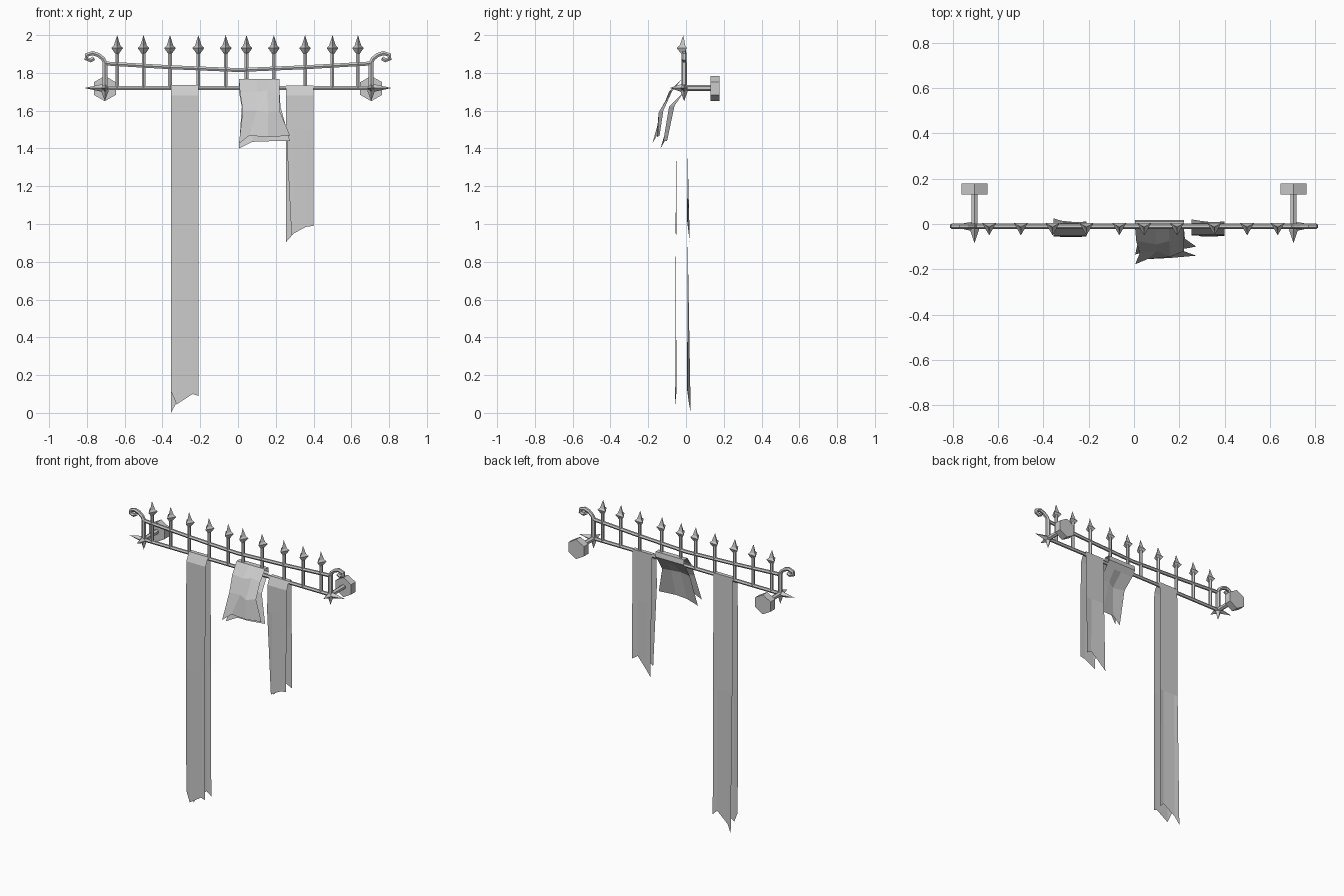
import bpy, bmesh, math
from mathutils import Vector

cube = bpy.data.objects.get("Cube")
if cube:
    bpy.data.objects.remove(cube, do_unlink=True)

grey = bpy.data.materials.new("plain grey")
grey.use_nodes = True
COLOUR = (0.6, 0.6, 0.6, 1)
grey.diffuse_color = COLOUR
grey.node_tree.nodes["Principled BSDF"].inputs["Base Color"].default_value = COLOUR

Y = -0.01       # depth of the railing plane
BAR_Z = 1.72    # height of the lower bar
END_X = 0.705   # corner posts


def add(name, bm):
    bmesh.ops.recalc_face_normals(bm, faces=bm.faces)
    mesh = bpy.data.meshes.new(name)
    bm.to_mesh(mesh)
    bm.free()
    mesh.materials.append(grey)
    obj = bpy.data.objects.new(name, mesh)
    bpy.context.collection.objects.link(obj)
    return obj


def lathe(name, start, direction, profile, sides, turn=0.0):
    """Flat-sided solid: profile of (distance, radius) along a direction."""
    bm = bmesh.new()
    axis = Vector(direction).normalized()
    up = Vector((0, 0, 1)) if abs(axis.z) < 0.9 else Vector((0, -1, 0))
    side = axis.cross(up).normalized()
    rings = []
    for dist, rad in profile:
        ring = []
        for i in range(sides):
            a = turn + math.tau * i / sides
            off = up * math.cos(a) + side * math.sin(a)
            ring.append(bm.verts.new(Vector(start) + axis * dist + off * rad))
        rings.append(ring)
    for a, b in zip(rings, rings[1:]):
        for i in range(sides):
            j = (i + 1) % sides
            bm.faces.new((a[i], a[j], b[j], b[i]))
    bm.faces.new(rings[0])
    bm.faces.new(rings[-1])
    bmesh.ops.remove_doubles(bm, verts=bm.verts, dist=0.0001)
    return add(name, bm)


def tube(name, points, radius):
    """Six-sided bar following an (x, z) path in the railing plane."""
    curve = bpy.data.curves.new(name, "CURVE")
    curve.dimensions = "3D"
    curve.bevel_depth = radius
    curve.bevel_resolution = 1
    curve.use_fill_caps = True
    line = curve.splines.new("POLY")
    line.points.add(len(points) - 1)
    for p, (x, z) in zip(line.points, points):
        p.co = (x, Y, z, 1)
    obj = bpy.data.objects.new(name, curve)
    bpy.context.collection.objects.link(obj)
    bpy.ops.object.select_all(action="DESELECT")
    obj.select_set(True)
    bpy.context.view_layer.objects.active = obj
    bpy.ops.object.convert(target="MESH")
    obj = bpy.context.view_layer.objects.active
    obj.data.materials.clear()
    obj.data.materials.append(grey)
    for poly in obj.data.polygons:
        poly.use_smooth = False


def cloth(name, rows):
    """Thin faceted sheet through rows of equally many points."""
    bm = bmesh.new()
    grid = [[bm.verts.new(p) for p in row] for row in rows]
    for a, b in zip(grid, grid[1:]):
        for i in range(len(a) - 1):
            bm.faces.new((a[i], a[i + 1], b[i + 1], b[i]))
    add(name, bm)


def level(xs, y, z):
    return [(x, y, z) for x in xs]


# Railing: straight lower bar and sagging upper rail
tube("lower_bar", [(-END_X, BAR_Z), (END_X, BAR_Z)], 0.012)
tube("upper_rail", [(-END_X, 1.85), (-0.36, 1.83), (0, 1.815), (0.36, 1.83), (END_X, 1.85)], 0.012)

# Uprights with three-sided spear points
for x in (-0.64, -0.5, -0.36, -0.21, -0.065, 0.045, 0.19, 0.355, 0.5, 0.635):
    lathe("upright", (x, Y, BAR_Z), (0, 0, 1), [(0, 0.011), (0.2, 0.011)], 6)
    lathe("spear_point", (x, Y - 0.004, 1.9), (0, 0, 1),
          [(0, 0.01), (0.032, 0.036), (0.045, 0.02), (0.1, 0)], 3)

# Ends: corner post, spikes, scroll, wall mount
for s, label in ((-1, "right"), (1, "left")):
    corner = (s * END_X, Y, BAR_Z)
    lathe(label + "_corner_post", corner, (0, 0, 1), [(0, 0.015), (0.135, 0.015)], 6)
    for part, way, length in (("side_spike", (s, 0, 0), 0.108),
                              ("front_spike", (0, -1, 0), 0.075),
                              ("lower_spike", (0, 0, -1), 0.07)):
        lathe(label + "_" + part, corner, way,
              [(-0.03, 0.005), (0.015, 0.02), (length, 0)], 4)
    scroll = [(0.7, 1.845), (0.715, 1.875), (0.74, 1.895), (0.77, 1.905),
              (0.8, 1.895), (0.803, 1.875), (0.78, 1.867), (0.762, 1.878)]
    tube(label + "_scroll", [(s * x, z) for x, z in scroll], 0.013)
    lathe(label + "_mount_rod", corner, (0, 1, 0), [(0, 0.016), (0.15, 0.016)], 6)
    lathe(label + "_wall_mount", (s * END_X, 0.13, BAR_Z - 0.003), (0, 1, 0),
          [(0, 0.067), (0.048, 0.067)], 6)

# Long banner folded over the bar
xs = (-0.355, -0.325, -0.24, -0.21)
cloth("long_banner", [
    [(-0.355, -0.05, 0.115), (-0.325, -0.057, 0.045), (-0.24, -0.057, 0.1), (-0.21, -0.055, 0.09)],
    level(xs, -0.055, 0.95),
    level(xs, -0.05, 1.68),
    level(xs, -0.022, 1.736),
    level(xs, 0.004, 1.736),
    level(xs, 0.008, 0.95),
    [(-0.355, 0.025, 0.0), (-0.325, 0.015, 0.055), (-0.24, 0.006, 0.12), (-0.21, 0.012, 0.09)]])

# Short banner folded over the bar
xs = (0.255, 0.29, 0.36, 0.4)
cloth("short_banner", [
    [(0.283, -0.05, 0.94), (0.295, -0.055, 0.95), (0.36, -0.055, 0.985), (0.4, -0.052, 0.99)],
    level(xs, -0.05, 1.5),
    level(xs, -0.046, 1.68),
    level(xs, -0.022, 1.734),
    level(xs, 0.004, 1.734),
    level(xs, 0.008, 1.4),
    [(0.255, 0.02, 0.905), (0.295, 0.014, 0.95), (0.36, 0.006, 1.015), (0.4, 0.012, 0.99)]])

# Wind-blown cloth, both halves swept forward
xs = (0.005, 0.1, 0.155, 0.22)
cloth("blown_cloth", [
    [(0.005, -0.178, 1.425), (0.06, -0.155, 1.468), (0.16, -0.15, 1.46), (0.275, -0.14, 1.468)],
    [(0.025, -0.13, 1.6), (0.1, -0.12, 1.6), (0.16, -0.145, 1.59), (0.22, -0.12, 1.6)],
    [(0.01, -0.075, 1.7), (0.1, -0.09, 1.7), (0.155, -0.075, 1.71), (0.22, -0.075, 1.7)],
    level(xs, -0.022, 1.768),
    level(xs, 0.012, 1.768),
    level(xs, 0.018, 1.735),
    level(xs, -0.01, 1.7),
    [(0.02, -0.07, 1.62), (0.1, -0.09, 1.62), (0.155, -0.06, 1.63), (0.225, -0.065, 1.62)],
    [(0.005, -0.135, 1.4), (0.075, -0.115, 1.435), (0.16, -0.12, 1.438), (0.275, -0.1, 1.44)]])
